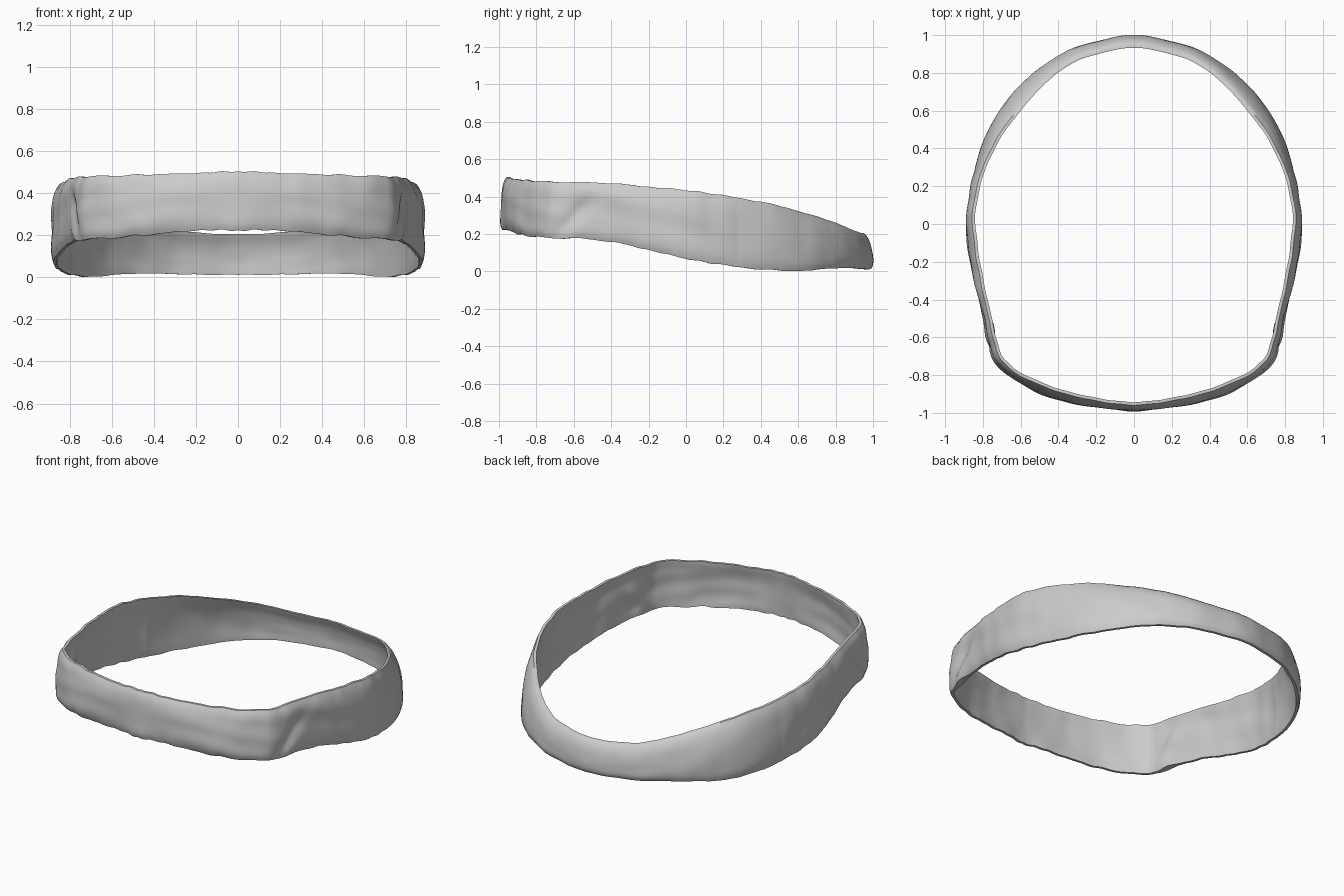
import bpy, bmesh, math
from mathutils import Vector, noise

if "Cube" in bpy.data.objects:
    bpy.data.objects.remove(bpy.data.objects["Cube"])

# Half outline from front centre to back centre: x, y, top z, bottom z, inward lean of top edge
half = [
    (0.00, -1.000, 0.505, 0.225, 0.032), (0.20, -0.978, 0.495, 0.222, 0.030),
    (0.40, -0.936, 0.490, 0.205, 0.028), (0.60, -0.852, 0.485, 0.190, 0.028),
    (0.730, -0.755, 0.480, 0.180, 0.030), (0.783, -0.640, 0.475, 0.175, 0.035),
    (0.805, -0.520, 0.475, 0.170, 0.030), (0.842, -0.340, 0.465, 0.145, 0.024),
    (0.873, -0.180, 0.450, 0.110, 0.022), (0.891, -0.020, 0.435, 0.070, 0.022),
    (0.878, 0.140, 0.415, 0.042, 0.024), (0.850, 0.300, 0.392, 0.022, 0.035),
    (0.800, 0.450, 0.368, 0.010, 0.055), (0.735, 0.580, 0.340, 0.002, 0.070),
    (0.638, 0.710, 0.308, 0.010, 0.075), (0.495, 0.838, 0.268, 0.018, 0.062),
    (0.295, 0.945, 0.222, 0.016, 0.046), (0.00, 1.003, 0.205, 0.012, 0.040),
]
loop = half + [(-p[0],) + p[1:] for p in half[-2:0:-1]]
STEPS, ROWS, THICK = 10, 16, 0.030


def spline(a, b, c, d, t):
    return tuple(0.5 * (2 * q + (r - p) * t + (2 * p - 5 * q + 4 * r - s) * t * t
                        + (3 * q - p - 3 * r + s) * t ** 3) for p, q, r, s in zip(a, b, c, d))


def bell(v, mid, width):
    return math.exp(-((v - mid) / width) ** 2)


# Smooth closed path through the stations
n = len(loop)
path = [spline(loop[i - 1], loop[i], loop[(i + 1) % n], loop[(i + 2) % n], k / STEPS)
        for i in range(n) for k in range(STEPS)]


def wrinkle(x, y, t):
    """Soft cloth folds, the same on both sides."""
    a = abs(x)
    long_folds = 0.009 * noise.noise(Vector((a * 2.2 + 3.3, y * 2.2, t * 3.1 + y + 0.4)))
    cross_folds = 0.008 * noise.noise(Vector((a * 8, y * 8, t * 1.3 + 4.3)))
    # Diagonal creases running back from the front corners
    pinch = -0.022 * bell(y - 0.25 * (t - 0.5), -0.57, 0.06) * bell(t, 0.4, 0.35) * (a > 0.5)
    return (long_folds + cross_folds) * (1 if y < 0.3 else 0.6) + pinch


bm = bmesh.new()
rings = []
m = len(path)
for i, (x, y, zt, zb, lean) in enumerate(path):
    tangent = Vector(path[(i + 1) % m][:2]) - Vector(path[i - 1][:2])
    inward = Vector((-tangent.y, tangent.x)).normalized()
    fray = noise.noise(Vector((abs(x) * 14, y * 14, 1.3))) * (0.009 if y < 0.4 else 0.004)
    low = zb + fray
    high = zt + fray * 0.8
    ring = []
    # Outer skin upwards, then inner skin downwards
    for side in (0, 1):
        for k in range(ROWS + 1):
            t = k / ROWS if side == 0 else 1 - k / ROWS
            roll = 0.010 * (abs(2 * t - 1) ** 8)
            off = lean * t ** 2.3 - wrinkle(x, y, t)
            off += 0.008 * (1 - t) ** 3
            off += roll if side == 0 else THICK - roll * 0.4
            # Small ragged flap inside each front corner
            if side == 1:
                off += 0.025 * bell(y, -0.61, 0.06) * bell(t, 0.0, 0.2) * (abs(x) > 0.6)
            ring.append(bm.verts.new((x + inward.x * off, y + inward.y * off,
                                      low + (high - low) * t)))
    rings.append(ring)

# Skin the closed band
for i in range(m):
    a, b = rings[i], rings[(i + 1) % m]
    for k in range(len(a)):
        j = (k + 1) % len(a)
        bm.faces.new((a[k], b[k], b[j], a[j]))
bmesh.ops.recalc_face_normals(bm, faces=bm.faces)

mesh = bpy.data.meshes.new("headband")
bm.to_mesh(mesh)
bm.free()
band = bpy.data.objects.new("headband", mesh)
bpy.context.collection.objects.link(band)
bpy.context.view_layer.objects.active = band
band.select_set(True)
bpy.ops.object.shade_smooth_by_angle(angle=math.radians(50))
